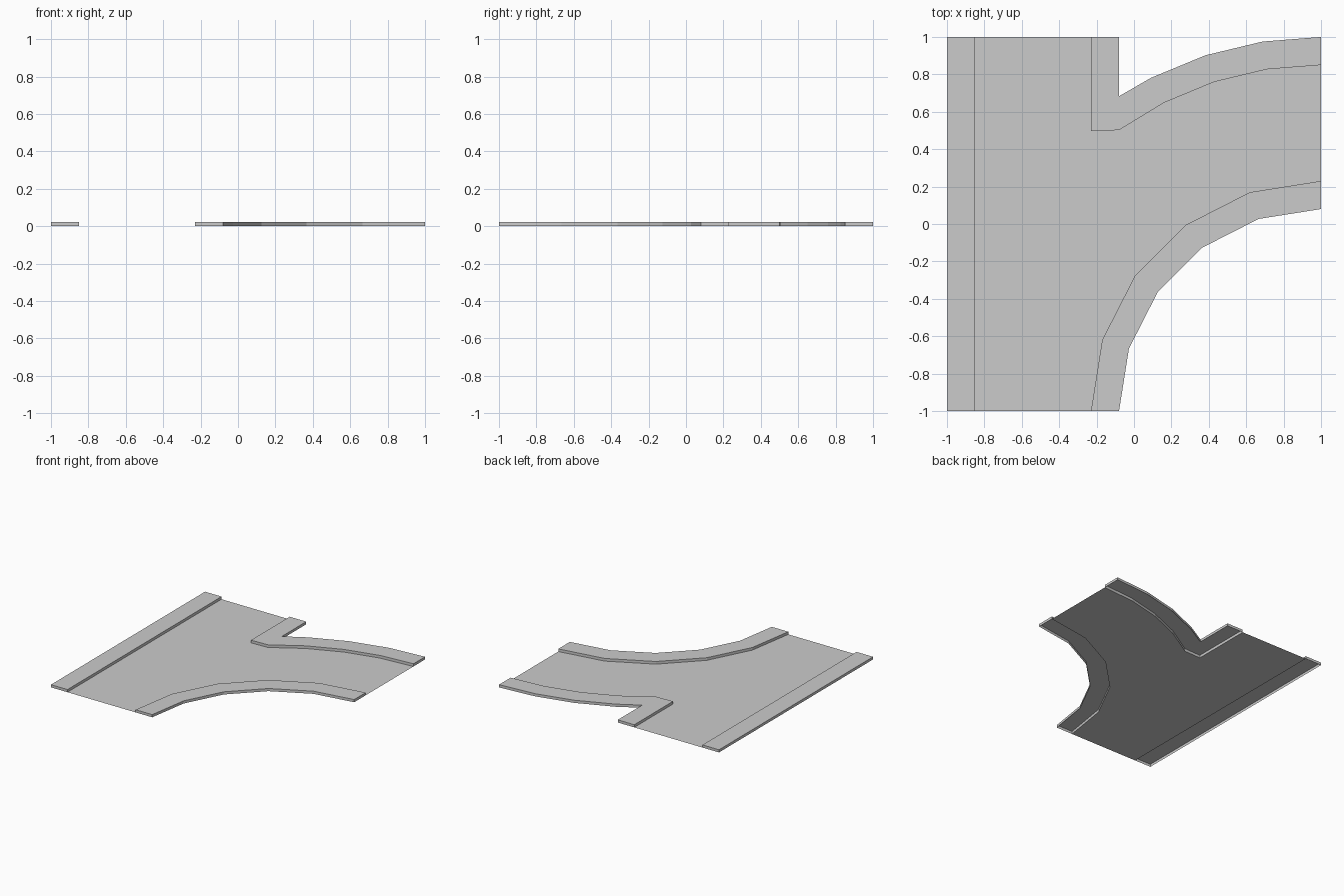
import bpy
from math import sin, cos, asin, radians

cube = bpy.data.objects.get("Cube")
if cube:
    bpy.data.objects.remove(cube)

KERB_H = 0.022      # pavement height above the road
LEFT, RIGHT = -0.85, -0.23   # road edges of the straight lane
WALK = 0.15         # pavement width
CORNER = (1, -1)    # centre of the curved branch

grey = bpy.data.materials.new("plain grey")
grey.use_nodes = True
colour = (0.6, 0.6, 0.6, 1)
grey.diffuse_color = colour
grey.node_tree.nodes["Principled BSDF"].inputs["Base Color"].default_value = colour


def arc(radius, angles):
    """Points about the corner; 0 degrees points to +y, 90 to -x."""
    return [(CORNER[0] - radius * sin(a), CORNER[1] + radius * cos(a)) for a in angles]


def add_mesh(name, verts, faces):
    mesh = bpy.data.meshes.new(name)
    mesh.from_pydata(verts, [], faces)
    mesh.materials.append(grey)
    obj = bpy.data.objects.new(name, mesh)
    bpy.context.collection.objects.link(obj)
    return obj


def counter_clockwise(points):
    area = sum(a[0] * b[1] - b[0] * a[1] for a, b in zip(points, points[1:] + points[:1]))
    return points if area > 0 else points[::-1]


def pavement(name, inner, outer):
    """Raised slab between two edge paths, open underneath."""
    loop = counter_clockwise(inner + outer[::-1])
    n = len(loop)
    verts = [(x, y, z) for z in (0, KERB_H) for x, y in loop]
    walls = [(i, (i + 1) % n, n + (i + 1) % n, n + i) for i in range(n)]
    return add_mesh(name, verts, walls + [tuple(range(n, 2 * n))])


# Straight pavement edges
straight_inner = [(LEFT, -1), (LEFT, 1)]
straight_outer = [(LEFT - WALK, -1), (LEFT - WALK, 1)]

# Tight bend, from the branch end round to the front end
bend_angles = [radians(18 * i) for i in range(6)]
bend_inner = arc(1 - RIGHT, bend_angles)
bend_outer = arc(1 - RIGHT - WALK, bend_angles)

# Wide bend, cut off where it meets the straight pavement
fork_x = RIGHT + WALK


def wide_path(radius):
    stop = asin((CORNER[0] - fork_x) / radius)
    return arc(radius, [radians(9 * i) for i in range(4)] + [stop])


fork_inner = wide_path(2 - WALK) + [(RIGHT, 0.497), (RIGHT, 1)]
fork_outer = wide_path(2) + [(fork_x, 1)]

pavement("straight_pavement", straight_inner, straight_outer)
pavement("bend_pavement", bend_inner, bend_outer)
pavement("fork_pavement", fork_inner, fork_outer)

# Flat road surface filling the space between the kerbs
outline = counter_clockwise(straight_inner + fork_inner[::-1] + bend_inner)
add_mesh("road", [(x, y, 0) for x, y in outline], [tuple(range(len(outline)))])
